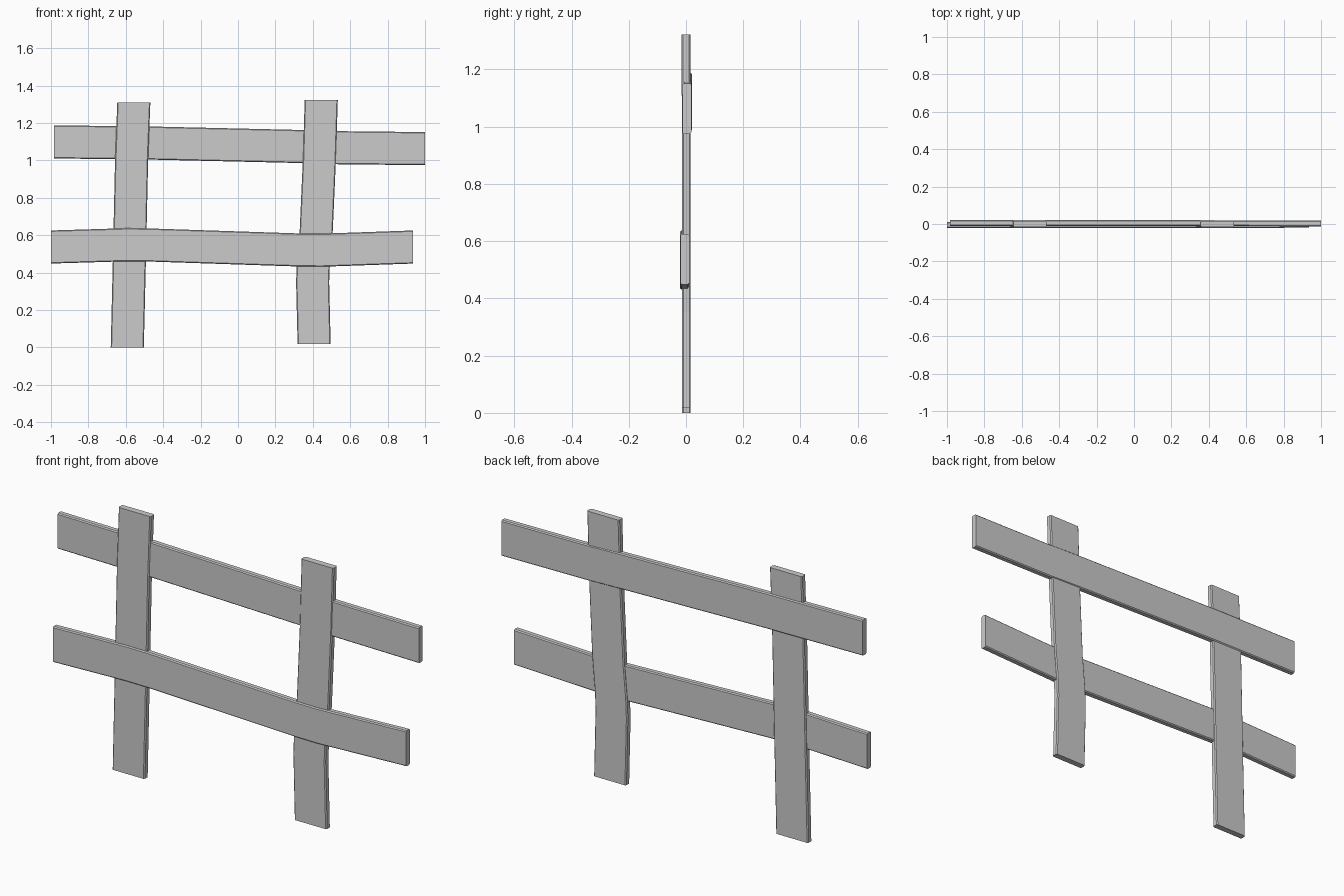
import bpy, bmesh
from mathutils import Vector

if "Cube" in bpy.data.objects:
    bpy.data.objects.remove(bpy.data.objects["Cube"])

WIDTH = 0.177
THICK = 0.031
CHAMFER = 0.005


def plank(name, path, upright):
    """Sweep a chamfered board section along centre points (x, y, z)."""
    bm = bmesh.new()
    w, t, c = WIDTH / 2, THICK / 2, CHAMFER
    section = [(-w + c, -t), (w - c, -t), (w, -t + c), (w, t - c),
               (w - c, t), (-w + c, t), (-w, t - c), (-w, -t + c)]
    across = Vector((1, 0, 0)) if upright else Vector((0, 0, 1))
    rings = []
    for p in path:
        rings.append([bm.verts.new(Vector(p) + across * a + Vector((0, b, 0)))
                      for a, b in section])
    n = len(section)
    for r, s in zip(rings, rings[1:]):
        for i in range(n):
            j = (i + 1) % n
            bm.faces.new((r[i], r[j], s[j], s[i]))
    bm.faces.new(rings[0])
    bm.faces.new(rings[-1])
    bmesh.ops.recalc_face_normals(bm, faces=bm.faces)
    mesh = bpy.data.meshes.new(name)
    bm.to_mesh(mesh)
    bm.free()
    obj = bpy.data.objects.new(name, mesh)
    bpy.context.collection.objects.link(obj)
    return obj


# Uprights
plank("left_post", [(-0.592, 0.001, 0.0), (-0.581, 0.001, 0.46),
                    (-0.569, 0.001, 1.0), (-0.557, 0.0, 1.31)], True)
plank("right_post", [(0.407, 0.001, 0.018), (0.399, 0.001, 0.35),
                     (0.403, 0.001, 0.45), (0.418, 0.001, 0.62),
                     (0.435, 0.001, 1.0), (0.445, 0.0, 1.322)], True)

# Rails: upper one behind the posts, lower one in front
plank("upper_rail", [(-0.983, 0.006, 1.099), (-0.47, 0.006, 1.093),
                     (0.35, 0.005, 1.074), (0.53, 0.004, 1.068),
                     (1.0, 0.003, 1.063)], False)
plank("lower_rail", [(-1.0, -0.006, 0.537), (-0.6, -0.006, 0.549),
                     (-0.48, -0.006, 0.548), (0.33, -0.006, 0.521),
                     (0.45, -0.006, 0.520), (0.935, -0.004, 0.537)], False)
